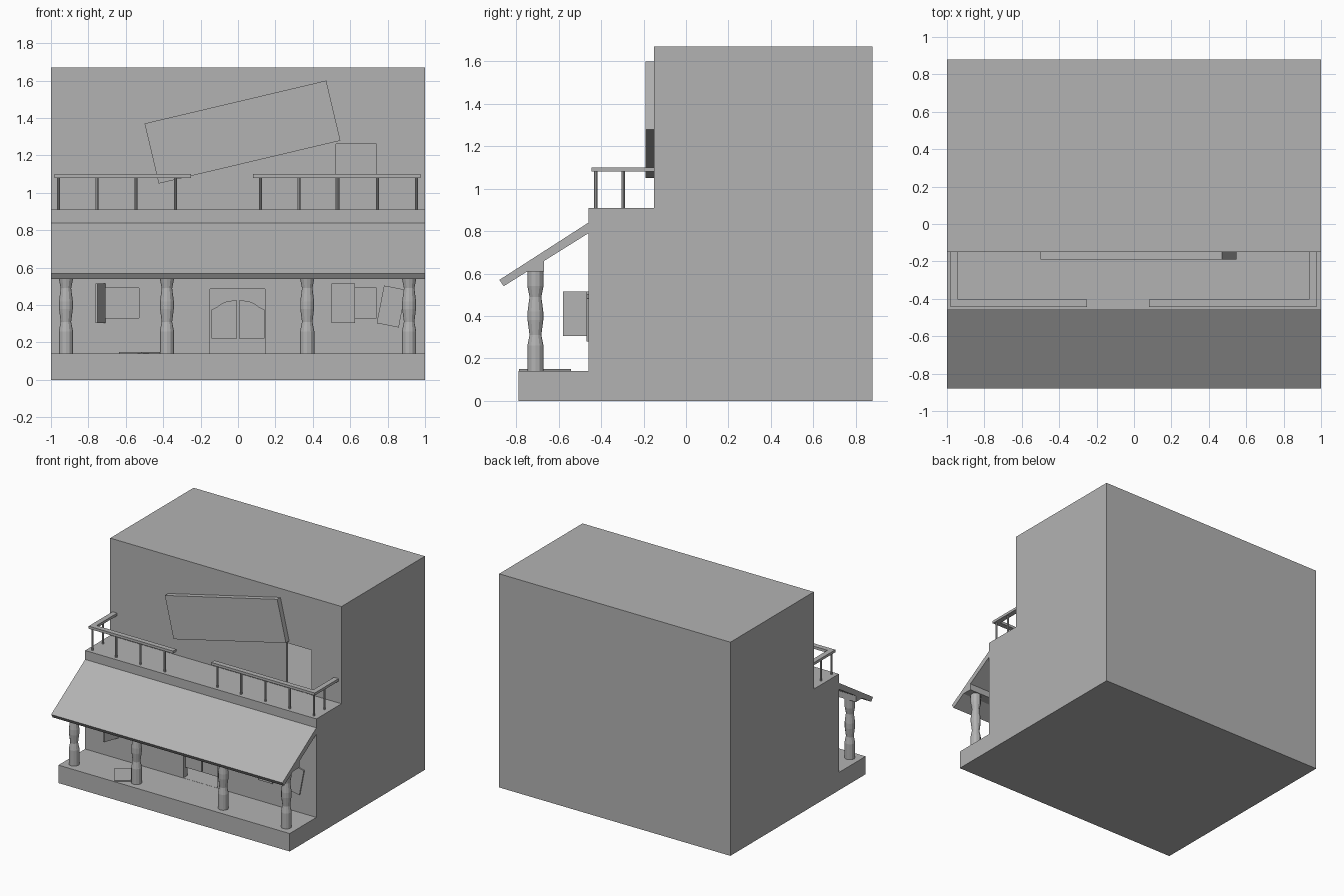
import bpy, bmesh, math
from mathutils import Matrix, Vector

old = bpy.data.objects.get("Cube")
if old:
    bpy.data.objects.remove(old, do_unlink=True)

grey = bpy.data.materials.new("plain_grey")
grey.use_nodes = True
grey.diffuse_color = (0.45, 0.45, 0.45, 1)
grey.node_tree.nodes["Principled BSDF"].inputs["Base Color"].default_value = grey.diffuse_color


def finish(name, bm):
    bmesh.ops.recalc_face_normals(bm, faces=bm.faces)
    mesh = bpy.data.meshes.new(name)
    bm.to_mesh(mesh)
    bm.free()
    mesh.materials.append(grey)
    ob = bpy.data.objects.new(name, mesh)
    bpy.context.scene.collection.objects.link(ob)
    return ob


def box(name, x, y, z, angle=0, axis='Y'):
    """Box from min/max pairs, turned about its own centre."""
    centre = Vector([sum(p) / 2 for p in (x, y, z)])
    size = [p[1] - p[0] for p in (x, y, z)]
    bm = bmesh.new()
    m = (Matrix.Translation(centre) @ Matrix.Rotation(math.radians(angle), 4, axis)
         @ Matrix.Diagonal((*size, 1)))
    bmesh.ops.create_cube(bm, size=1, matrix=m)
    return finish(name, bm)


def prism(name, points, depth):
    """Extrude a closed outline of 3D points along a vector."""
    bm = bmesh.new()
    face = bm.faces.new([bm.verts.new(p) for p in points])
    new = bmesh.ops.extrude_face_region(bm, geom=[face])["geom"]
    bmesh.ops.translate(bm, vec=depth, verts=[v for v in new if isinstance(v, bmesh.types.BMVert)])
    return finish(name, bm)


def side_prism(name, outline):
    """Extrude a (y, z) outline across the full width."""
    return prism(name, [(-1, y, z) for y, z in outline], (2, 0, 0))


def lathe(name, profile, x, y, sides):
    """Turned part from (radius, z) pairs, closed at both ends."""
    bm = bmesh.new()
    rings = []
    for r, z in profile:
        rings.append([bm.verts.new((x + r * math.cos(a), y + r * math.sin(a), z))
                      for a in (math.tau * i / sides for i in range(sides))])
    for low, high in zip(rings, rings[1:]):
        for i in range(sides):
            j = (i + 1) % sides
            bm.faces.new((low[i], low[j], high[j], high[i]))
    bm.faces.new(rings[0])
    bm.faces.new(rings[-1])
    return finish(name, bm)


FLOOR, DECK, WALL, UPPER = 0.14, 0.91, -0.46, -0.15

# Stepped building body with porch base and balcony deck
building = side_prism("building", [(-0.79, 0), (0.88, 0), (0.88, 1.67), (UPPER, 1.67),
                                   (UPPER, DECK), (WALL, DECK), (WALL, FLOOR), (-0.79, FLOOR)])

# Hollow rooms, then the openings into them
cuts = [
    ((-0.97, 0.97), (-0.41, 0.85), (FLOOR, 0.8)),
    ((-0.97, 0.97), (-0.13, 0.85), (DECK, 1.64)),
    ((-0.15, 0.145), (-0.5, -0.3), (FLOOR + 0.001, 0.485)),
    ((-0.72, -0.53), (-0.5, -0.3), (0.33, 0.49)),
    ((0.55, 0.74), (-0.5, -0.3), (0.33, 0.49)),
    ((0.525, 0.74), (-0.2, 0), (DECK + 0.001, 1.26)),
]
bpy.context.view_layer.objects.active = building
for spans in cuts:
    cutter = box("cutter", *spans)
    cutter.hide_render = True
    mod = building.modifiers.new("opening", 'BOOLEAN')
    mod.operation = 'DIFFERENCE'
    mod.solver = 'EXACT'
    mod.object = cutter
    bpy.ops.object.modifier_apply(modifier=mod.name)
    bpy.data.objects.remove(cutter, do_unlink=True)

# Sloping porch roof and the beam below it
side_prism("porch_roof", [(WALL, 0.84), (-0.88, 0.57), (-0.86, 0.54), (WALL, 0.79)])
side_prism("porch_beam", [(-0.75, 0.61), (-0.67, 0.61), (-0.67, 0.66), (-0.75, 0.61 + 0.005)])

# Turned porch posts
post = [(0.038, FLOOR), (0.038, 0.26), (0.028, 0.31), (0.037, 0.38),
        (0.037, 0.42), (0.028, 0.49), (0.038, 0.54), (0.038, 0.612)]
for i, x in enumerate((-0.92, -0.38, 0.37, 0.915)):
    lathe(f"porch_post_{i + 1}", post, x, -0.71, 12)

# Balcony rails with a gap in the middle
RAIL = (1.08, 1.1)
box("front_rail_right", (-0.98, -0.25), (-0.445, -0.405), RAIL)
box("front_rail_left", (0.08, 0.975), (-0.445, -0.405), RAIL)
box("side_rail_right", (-0.98, -0.94), (-0.405, UPPER), RAIL)
box("side_rail_left", (0.935, 0.975), (-0.405, UPPER), RAIL)
spots = [(x, -0.425) for x in (-0.96, -0.755, -0.545, -0.335, 0.12, 0.325, 0.535, 0.745, 0.955)]
spots += [(-0.96, -0.295), (0.955, -0.295)]
for i, (x, y) in enumerate(spots):
    lathe(f"baluster_{i + 1}", [(0.008, DECK), (0.008, 1.08)], x, y, 8)

# Crooked blank signboard
box("signboard", (-0.475, 0.523), (-0.19, UPPER), (1.16, 1.49), -13.3)

# Pair of swinging doors with curved tops
leaf = [(0.005, 0.22), (0.143, 0.22), (0.143, 0.375), (0.115, 0.388),
        (0.085, 0.41), (0.055, 0.422), (0.005, 0.425)]
for name, s in (("right", -1), ("left", 1)):
    prism(f"swing_door_{name}", [(s * x, -0.445, z) for x, z in leaf], (0, 0.015, 0))

# Shutters: one open, one shut, one hanging, one fallen on the porch
prism("open_shutter", [(-0.72, WALL, 0.305), (-0.708, WALL, 0.305),
                       (-0.75, -0.58, 0.305), (-0.762, -0.578, 0.305)], (0, 0, 0.21))
box("shut_shutter", (0.5, 0.625), (-0.47, WALL), (0.305, 0.515))
box("hanging_shutter", (0.76, 0.88), (-0.47, WALL), (0.29, 0.495), 11)
box("fallen_shutter", (-0.588, -0.462), (-0.77, -0.56), (FLOOR, FLOOR + 0.009), 35, 'Z')
